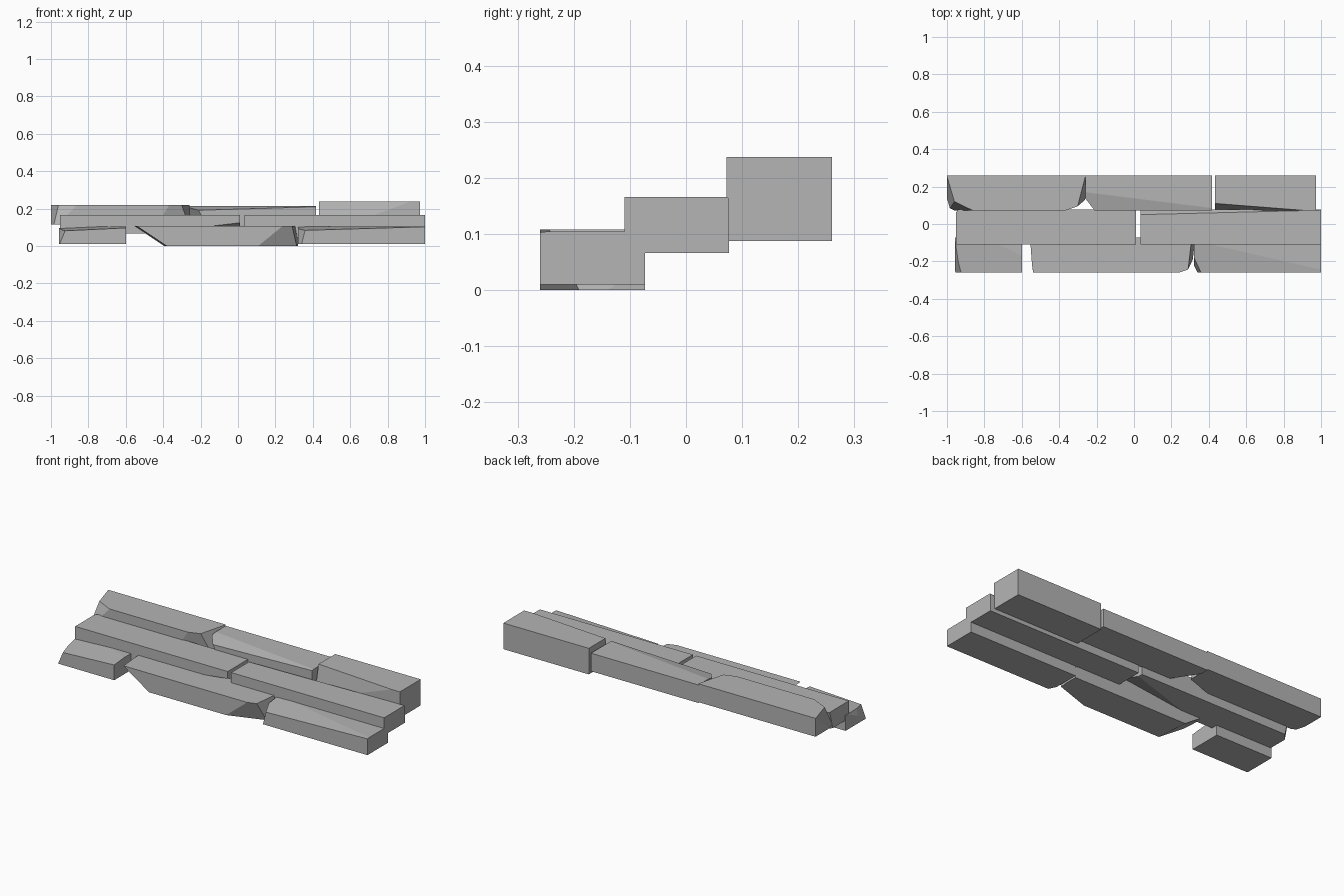
import bpy, bmesh
from mathutils import Vector

# Dark grey stone
rock = bpy.data.materials.new("dark_stone")
rock.diffuse_color = (0.46, 0.46, 0.46, 1)


def stone(name, x, y, z, chips=()):
    """Box between the given bounds, with corners knocked off by flat planes (3 points each)."""
    bm = bmesh.new()
    bmesh.ops.create_cube(bm, size=1)
    mid = Vector([(a + b) / 2 for a, b in (x, y, z)])
    for v in bm.verts:
        v.co = mid + Vector((v.co.x * (x[1] - x[0]), v.co.y * (y[1] - y[0]), v.co.z * (z[1] - z[0])))
    for pts in chips:
        p, q, r = map(Vector, pts)
        n = (q - p).cross(r - p).normalized()
        if n.dot(mid - p) > 0:
            n = -n
        bmesh.ops.bisect_plane(bm, geom=bm.verts[:] + bm.edges[:] + bm.faces[:], dist=1e-5,
                               plane_co=p, plane_no=n, clear_outer=True)
        rim = [e for e in bm.edges if e.is_boundary]
        if rim:
            bmesh.ops.holes_fill(bm, edges=rim, sides=0)
    bmesh.ops.recalc_face_normals(bm, faces=bm.faces[:])
    me = bpy.data.meshes.new(name)
    bm.to_mesh(me)
    bm.free()
    me.materials.append(rock)
    bpy.context.collection.objects.link(bpy.data.objects.new(name, me))


# Lower course
low = (-0.26, -0.073)
stone("lower_left_stone", (-0.957, -0.6), low, (0.01, 0.105), [
    [(-0.957, -0.25, 0.01), (-0.955, -0.12, 0.105), (-0.925, -0.26, 0.08)],
    [(-0.957, -0.26, 0.08), (-0.6, -0.26, 0.097), (-0.72, -0.11, 0.105)],
    [(-0.95, -0.26, 0.04), (-0.92, -0.26, 0.105), (-0.957, -0.1, 0.09)]])
stone("lower_middle_stone", (-0.6, 0.32), low, (0, 0.108), [
    [(-0.6, -0.12, 0.0), (-0.585, -0.22, 0.0), (-0.545, -0.22, 0.108)],
    [(-0.545, -0.22, 0.108), (-0.38, -0.26, 0.0), (-0.5, -0.26, 0.08)],
    [(0.32, -0.14, 0.0), (0.31, -0.225, 0.0), (0.292, -0.22, 0.108)],
    [(0.30, -0.22, 0.06), (0.12, -0.26, 0.01), (0.24, -0.26, 0.108)]])
stone("lower_right_stone", (0.32, 1.0), low, (0.01, 0.105), [
    [(0.32, -0.22, 0.01), (0.34, -0.26, 0.01), (0.36, -0.26, 0.09)],
    [(0.32, -0.26, 0.083), (1.0, -0.26, 0.103), (0.5, -0.13, 0.105)]])

# Middle course
mid_y = (-0.11, 0.077)
stone("middle_left_stone", (-0.952, 0.012), mid_y, (0.066, 0.166), [
    [(-0.2, -0.11, 0.1), (0.012, -0.11, 0.125), (-0.05, 0.03, 0.066)],
    [(-0.952, 0.05, 0.12), (-0.93, 0.077, 0.12), (-0.94, 0.077, 0.166)]])
stone("middle_right_stone", (0.034, 1.0), mid_y, (0.066, 0.166), [
    [(0.034, 0.05, 0.166), (0.45, 0.077, 0.145), (1.0, 0.077, 0.162)]])

# Upper course
up = (0.072, 0.26)
stone("upper_left_stone", (-1.0, -0.26), up, (0.115, 0.22), [
    [(-1.0, 0.255, 0.22), (-0.96, 0.12, 0.22), (-0.995, 0.12, 0.115)],
    [(-0.96, 0.12, 0.22), (-0.88, 0.072, 0.2), (-0.96, 0.072, 0.115)],
    [(-0.26, 0.255, 0.22), (-0.295, 0.12, 0.22), (-0.265, 0.12, 0.115)],
    [(-0.285, 0.11, 0.17), (-0.38, 0.072, 0.2), (-0.43, 0.072, 0.115)]])
stone("upper_middle_stone", (-0.26, 0.418), up, (0.11, 0.213), [
    [(-0.26, 0.13, 0.213), (-0.215, 0.072, 0.2), (-0.17, 0.072, 0.115)],
    [(-0.26, 0.072, 0.19), (0.418, 0.072, 0.21), (-0.26, 0.17, 0.213)]])
stone("upper_right_stone", (0.432, 0.972), up, (0.088, 0.237), [
    [(0.432, 0.11, 0.237), (0.432, 0.095, 0.166), (0.82, 0.072, 0.2)]])
